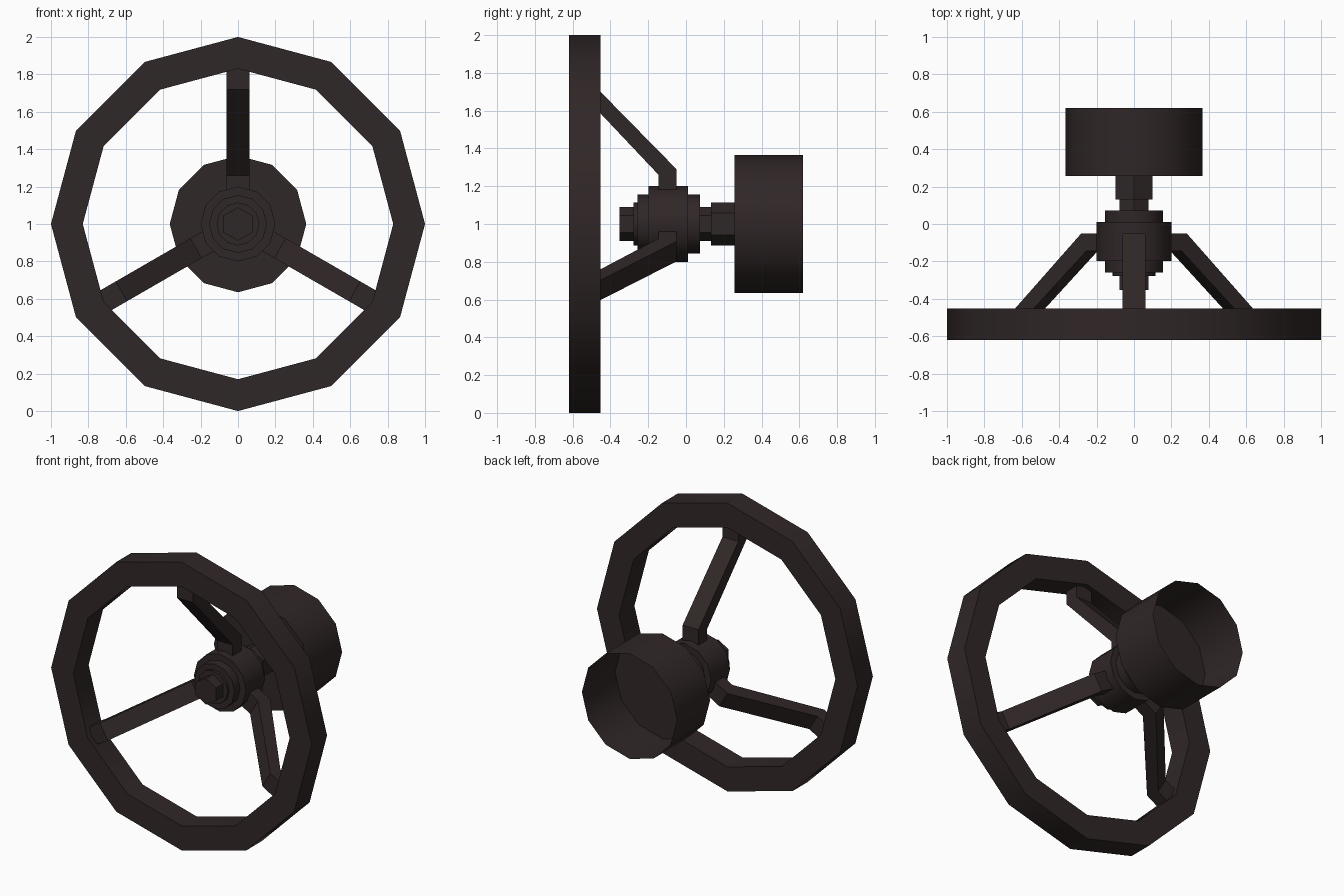
import bpy, bmesh, math
from mathutils import Matrix, Vector

if "Cube" in bpy.data.objects:
    bpy.data.objects.remove(bpy.data.objects["Cube"])

mat = bpy.data.materials.new("dark_brown_iron")
mat.diffuse_color = (0.030, 0.020, 0.020, 1)
mat.use_nodes = True
mat.node_tree.nodes["Principled BSDF"].inputs["Base Color"].default_value = mat.diffuse_color
CENTRE = Vector((0, 0, 1))


def finish(name, bm, smooth=True):
    bmesh.ops.remove_doubles(bm, verts=bm.verts, dist=1e-5)
    bmesh.ops.recalc_face_normals(bm, faces=bm.faces)
    me = bpy.data.meshes.new(name)
    bm.to_mesh(me)
    bm.free()
    ob = bpy.data.objects.new(name, me)
    bpy.context.collection.objects.link(ob)
    me.materials.append(mat)
    if smooth:
        bpy.ops.object.select_all(action='DESELECT')
        ob.select_set(True)
        bpy.context.view_layer.objects.active = ob
        bpy.ops.object.shade_smooth_by_angle(angle=math.radians(35))
    return ob


def lathe(name, profile, sides=12, closed=False):
    """Turn a (y, radius) profile about the wheel axis, one corner pointing up."""
    bm = bmesh.new()
    rings = []
    for y, r in profile:
        if r == 0:
            rings.append([bm.verts.new(CENTRE + Vector((0, y, 0)))] * sides)
            continue
        angles = [2 * math.pi * i / sides for i in range(sides)]
        rings.append([bm.verts.new(CENTRE + Vector((r * math.sin(a), y, r * math.cos(a))))
                      for a in angles])
    pairs = list(zip(rings, rings[1:]))
    if closed:
        pairs.append((rings[-1], rings[0]))
    for a, b in pairs:
        for i in range(sides):
            j = (i + 1) % sides
            quad = list(dict.fromkeys((a[i], a[j], b[j], b[i])))
            bm.faces.new(quad)
    return finish(name, bm, smooth=sides > 6)


def drum(name, y0, y1, r, sides=12):
    return lathe(name, [(y0, 0), (y0, r), (y1, r), (y1, 0)], sides)


# Wheel rim
lathe("wheel_rim", [(-0.62, 0.83), (-0.62, 1.0), (-0.452, 1.0), (-0.452, 0.83)], closed=True)

# Hub, its stepped collars and the hexagonal shaft
drum("hub", -0.198, 0.01, 0.2)
drum("hub_collar", -0.258, 0.073, 0.155)
drum("washer", -0.277, -0.25, 0.115)
drum("hex_shaft", -0.353, 0.25, 0.09, 6)
drum("hex_stem", 0.132, 0.258, 0.115, 6)

# Mounting cup, open at the back
lathe("mounting_cup", [(0.257, 0), (0.257, 0.365), (0.62, 0.365)])

# Three cranked spokes
SPOKE = [(-0.145, 0.15), (-0.145, 0.26), (-0.58, 0.72), (-0.58, 0.87),
         (-0.487, 0.87), (-0.487, 0.735), (-0.05, 0.29), (-0.05, 0.15)]
for k in range(3):
    bm = bmesh.new()
    left = [bm.verts.new((-0.061, y, r)) for y, r in SPOKE]
    right = [bm.verts.new((0.061, y, r)) for y, r in SPOKE]
    n = len(SPOKE)
    for i in range(n):
        j = (i + 1) % n
        bm.faces.new((left[i], left[j], right[j], right[i]))
    for s in (left, right):
        # side split into hub end, slope and rim end
        for q in ((0, 1, 6, 7), (1, 2, 5, 6), (2, 3, 4, 5)):
            bm.faces.new([s[i] for i in q])
    turn = Matrix.Translation(CENTRE) @ Matrix.Rotation(k * 2 * math.pi / 3, 4, 'Y')
    bmesh.ops.transform(bm, matrix=turn, verts=bm.verts)
    finish(f"spoke_{k + 1}", bm, smooth=False)
